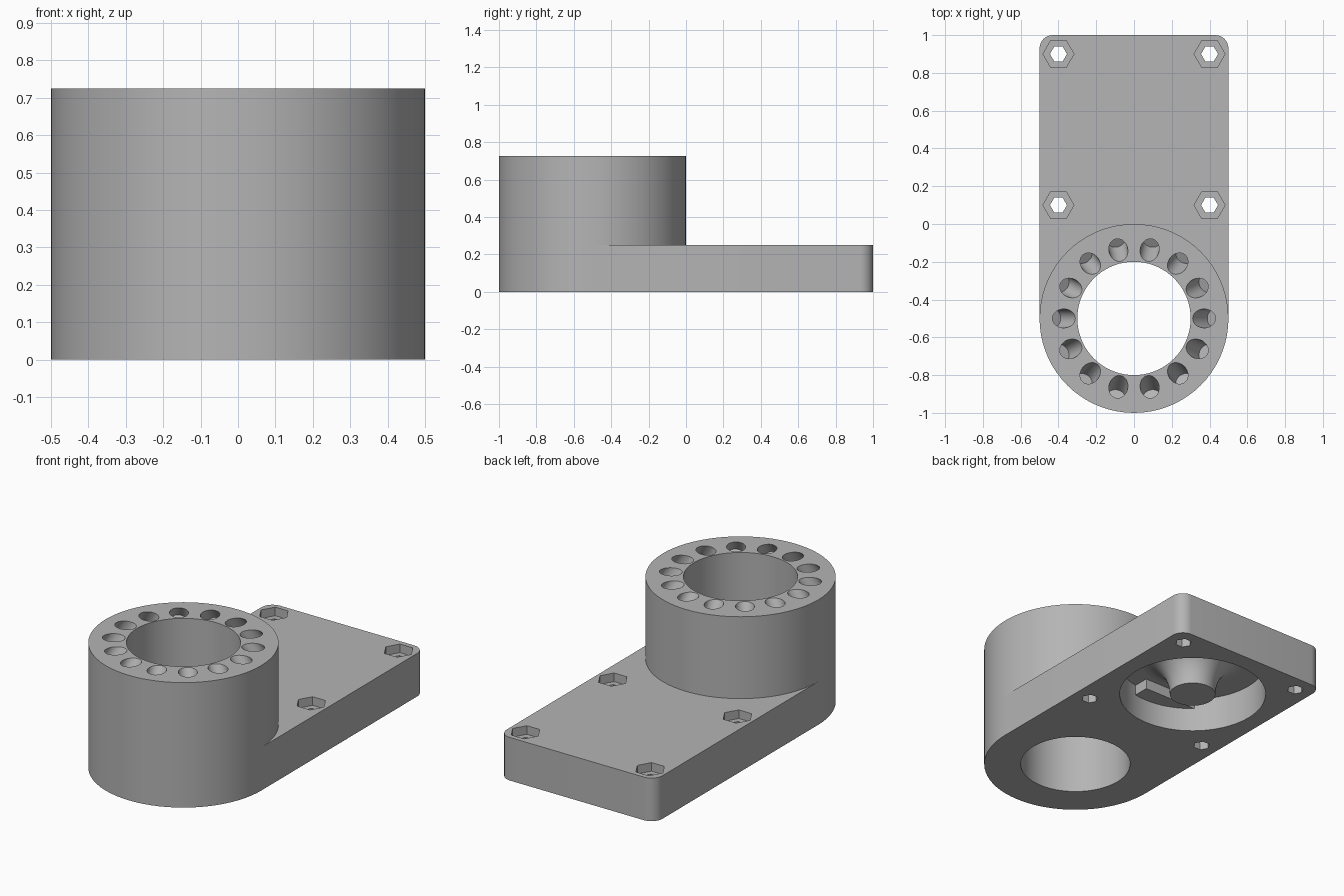
import bpy, bmesh, math
from math import sin, cos, pi, radians

if "Cube" in bpy.data.objects:
    bpy.data.objects.remove(bpy.data.objects["Cube"], do_unlink=True)

grey = bpy.data.materials.new("plain grey")
grey.use_nodes = True
grey.diffuse_color = (0.46, 0.46, 0.46, 1)
grey.node_tree.nodes["Principled BSDF"].inputs["Base Color"].default_value = grey.diffuse_color

TOWER_Y, CAVITY_Y = -0.5, 0.5
PLATE_TOP, TOWER_TOP, CEILING = 0.25, 0.725, 0.2
SIDES = 72


def make_object(name, bm):
    bmesh.ops.recalc_face_normals(bm, faces=bm.faces[:])
    mesh = bpy.data.meshes.new(name)
    bm.to_mesh(mesh)
    bm.free()
    mesh.materials.append(grey)
    ob = bpy.data.objects.new(name, mesh)
    bpy.context.collection.objects.link(ob)
    return ob


def prism(name, outline, z0, z1):
    bm = bmesh.new()
    face = bm.faces.new([bm.verts.new((x, y, z0)) for x, y in outline])
    top = bmesh.ops.extrude_face_region(bm, geom=[face])["geom"]
    bmesh.ops.translate(bm, vec=(0, 0, z1 - z0),
                        verts=[v for v in top if isinstance(v, bmesh.types.BMVert)])
    return make_object(name, bm)


def arc(x, y, r, start, end, steps):
    return [(x + r * cos(start + (end - start) * i / steps),
             y + r * sin(start + (end - start) * i / steps)) for i in range(steps + 1)]


def disc(name, x, y, r, z0, z1, sides=SIDES):
    return prism(name, arc(x, y, r, 0, 2 * pi, sides)[:-1], z0, z1)


def cut(ob, cutters):
    for cutter in cutters:
        cutter.hide_render = True
        mod = ob.modifiers.new("cut", 'BOOLEAN')
        mod.operation, mod.solver, mod.object = 'DIFFERENCE', 'EXACT', cutter
        bpy.context.view_layer.objects.active = ob
        bpy.ops.object.modifier_apply(modifier=mod.name)
        bpy.data.objects.remove(cutter, do_unlink=True)


def smooth(ob):
    bpy.ops.object.select_all(action='DESELECT')
    ob.select_set(True)
    bpy.context.view_layer.objects.active = ob
    bpy.ops.object.shade_smooth_by_angle(angle=radians(30))


# Base plate: rounded front, small rounded corners at the back
R = 0.07
outline = (arc(0, TOWER_Y, 0.5, pi, 2 * pi, SIDES // 2)
           + arc(0.5 - R, 1 - R, R, 0, pi / 2, 8)
           + arc(R - 0.5, 1 - R, R, pi / 2, pi, 8))
plate = prism("base_plate", outline, 0, PLATE_TOP)
cutters = [disc("bore_cutter", 0, TOWER_Y, 0.3, -0.1, 1),
           disc("cavity_cutter", 0, CAVITY_Y, 0.4, -0.1, CEILING)]
# Hexagonal bolt holes with hexagonal nut recesses
for x in (-0.4, 0.4):
    for y in (0.1, 0.9):
        cutters += [disc("bolt_cutter", x, y, 0.045, -0.1, 0.5, 6),
                    disc("nut_cutter", x, y, 0.082, PLATE_TOP - 0.05, 0.5, 6)]
cut(plate, cutters)
smooth(plate)

# Ring tower with its bore
tower = disc("ring_tower", 0, TOWER_Y, 0.5, PLATE_TOP, TOWER_TOP)
cutters = [disc("bore_cutter", 0, TOWER_Y, 0.3, -0.1, 1)]
# Ring of blind holes leaning outward with depth
HOLES, TILT, DEPTH = 14, radians(34), 0.105
for i in range(HOLES):
    a = 2 * pi * i / HOLES
    hole = disc("hole_cutter", 0, 0, 0.05, -DEPTH, DEPTH, 32)
    hole.location = (0.371 * cos(a), TOWER_Y + 0.371 * sin(a), TOWER_TOP)
    hole.rotation_euler = (0, -TILT, a)
    cutters.append(hole)
bpy.context.view_layer.update()
cut(tower, cutters)
smooth(tower)

# Flared post inside the underside cavity
bm = bmesh.new()
profile = [(0, 0)] + [(0.125 + 0.15 * (1 - cos(t)), CEILING * sin(t))
                      for t in (pi / 2 * i / 10 for i in range(11))]
verts = [bm.verts.new((r, 0, z)) for r, z in profile]
edges = [bm.edges.new(pair) for pair in zip(verts, verts[1:])]
bmesh.ops.spin(bm, geom=verts + edges, axis=(0, 0, 1), cent=(0, 0, 0),
               angle=2 * pi, steps=SIDES)
bmesh.ops.remove_doubles(bm, verts=bm.verts[:], dist=0.0005)
post = make_object("flared_post", bm)
if post.data.polygons[0].normal.z > 0 and post.data.polygons[0].center.z < 0.001:
    post.data.flip_normals()
post.location.y = CAVITY_Y
smooth(post)

# Shelf across the front edge of the cavity
prism("cavity_shelf", [(-0.3, 0.05), (0.08, 0.05), (0.08, 0.2), (-0.3, 0.2)], 0.14, 0.22)
